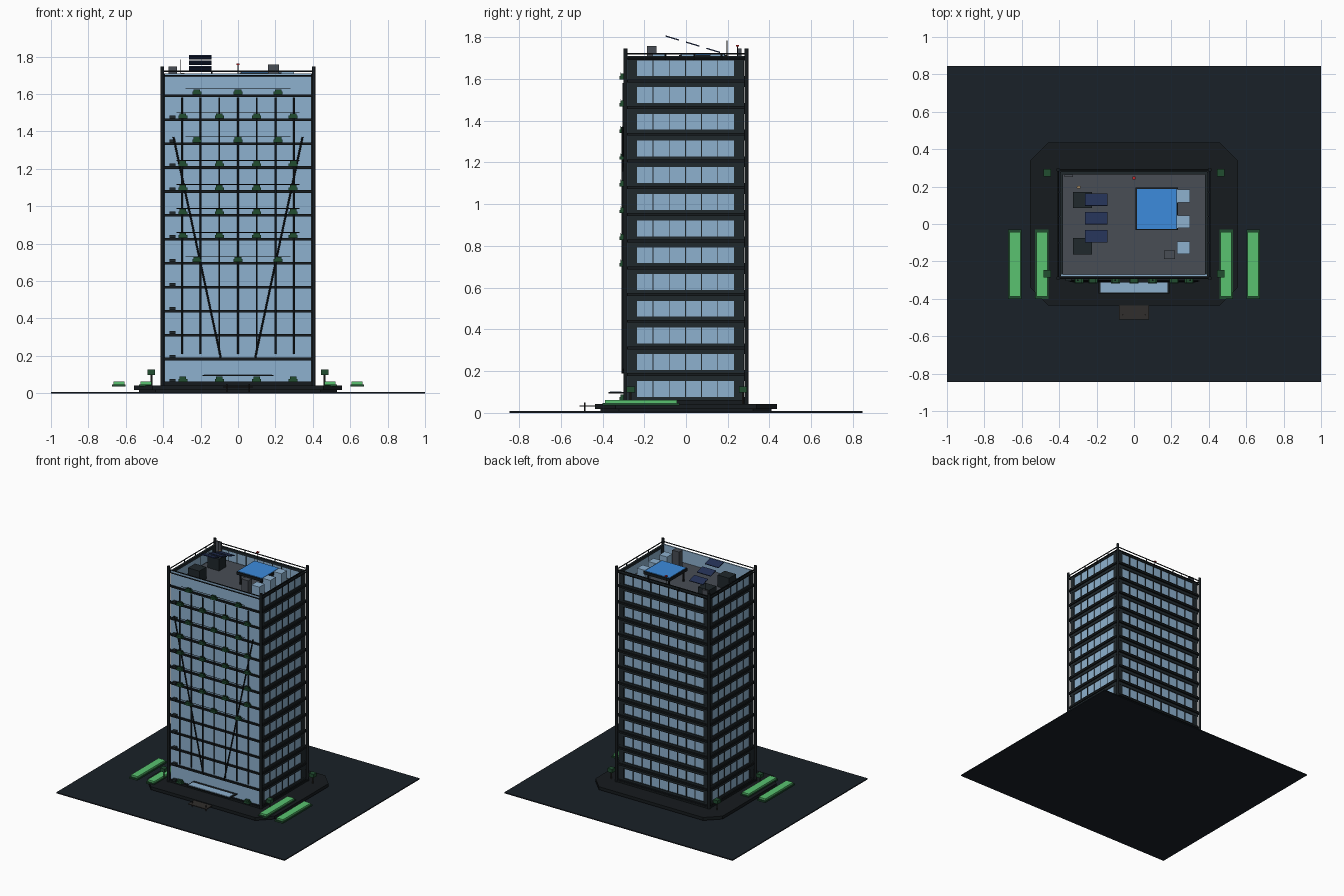
import bpy, bmesh
from math import atan2, radians
from mathutils import Matrix, Vector

if "Cube" in bpy.data.objects:
    bpy.data.objects.remove(bpy.data.objects["Cube"])


def mat(name, r, g, b):
    m = bpy.data.materials.new(name)
    m.diffuse_color = (r, g, b, 1)
    m.use_nodes = True
    m.node_tree.nodes["Principled BSDF"].inputs["Base Color"].default_value = m.diffuse_color
    return m


GROUND = mat("asphalt", .010, .015, .021)
DARK = mat("dark_metal", .008, .011, .013)
FRAME = mat("facade_frame", .014, .021, .025)
GLASS = mat("glass", .27, .44, .62)
ROOF = mat("roof_grey", .065, .075, .09)
LAWN = mat("lawn", .10, .54, .16)
LEAF = mat("leaf", .015, .075, .03)
WATER = mat("water", .045, .26, .72)
SOLAR = mat("solar_navy", .017, .03, .09)
BROWN = mat("brown", .03, .027, .025)
RED = mat("red_light", .6, .02, .02)
TAN = mat("tan", .5, .33, .15)


def finish(name, bm, m):
    me = bpy.data.meshes.new(name)
    bm.to_mesh(me)
    bm.free()
    me.materials.append(m)
    ob = bpy.data.objects.new(name, me)
    bpy.context.collection.objects.link(ob)
    return ob


def boxes(name, items, m):
    """items: (x0, x1, y0, y1, z0, z1[, tilt about x])"""
    bm = bmesh.new()
    for x0, x1, y0, y1, z0, z1, *tilt in items:
        M = Matrix.Translation(((x0 + x1) / 2, (y0 + y1) / 2, (z0 + z1) / 2))
        M = M @ Matrix.Rotation(tilt[0] if tilt else 0, 4, 'X')
        bmesh.ops.create_cube(bm, size=1, matrix=M @ Matrix.Diagonal((x1 - x0, y1 - y0, z1 - z0, 1)))
    return finish(name, bm, m)


def rods(name, segs, r, m, n=8):
    bm = bmesh.new()
    for a, b in segs:
        a, b = Vector(a), Vector(b)
        d = b - a
        M = Matrix.Translation((a + b) / 2) @ d.to_track_quat('Z', 'Y').to_matrix().to_4x4()
        bmesh.ops.create_cone(bm, cap_ends=True, segments=n, radius1=r, radius2=r, depth=d.length, matrix=M)
    return finish(name, bm, m)


def octagon(name, hx, hy, cut, z0, z1, m):
    pts = [(hx, -hy + cut), (hx, hy - cut), (hx - cut, hy), (-hx + cut, hy),
           (-hx, hy - cut), (-hx, -hy + cut), (-hx + cut, -hy), (hx - cut, -hy)]
    bm = bmesh.new()
    f = bm.faces.new([bm.verts.new((x, y, z0)) for x, y in pts])
    r = bmesh.ops.extrude_face_region(bm, geom=[f])
    bmesh.ops.translate(bm, vec=(0, 0, z1 - z0), verts=[v for v in r['geom'] if isinstance(v, bmesh.types.BMVert)])
    bmesh.ops.recalc_face_normals(bm, faces=bm.faces)
    return finish(name, bm, m)


STEP, BASE, TOP = .128, .055, 1.71
levels = [BASE + STEP * k for k in range(13)]

# site and plinth
boxes("ground_plate", [(-1, 1, -.845, .845, 0, .008)], GROUND)
octagon("plinth_lower", .53, .41, .09, .008, .02, DARK)
octagon("plinth_upper", .557, .437, .1, .018, .042, DARK)
boxes("podium", [(-.41, .41, -.295, .295, .042, .055)], DARK)

# floor slabs and roof deck
boxes("floor_slabs", [(-.405, .405, -.292, .292, z - .007, z + .007) for z in levels], DARK)
boxes("roof_deck", [(-.385, .385, -.27, .27, 1.598, 1.612)], ROOF)

# glass skin
boxes("front_glass", [(-.39, .39, -.28, -.27, BASE, TOP)], GLASS)
boxes("side_and_back_glass", [(s * .386 - .003, s * .386 + .003, -.27, .27, BASE, 1.70) for s in (-1, 1)]
      + [(-.386, .386, .266, .272, BASE, 1.70)], GLASS)

# opaque bands and corner walls around the windows on three sides
bands, walls, mullions = [], [], []
spans = [(BASE, BASE + .022)] + [(z - .030, z + .022) for z in levels[1:]] + [(1.689, TOP)]
for z0, z1 in spans:
    bands += [(s * .388 - .008, s * .388 + .008, -.279, .279, z0, z1) for s in (-1, 1)]
    bands.append((-.39, .39, .264, .28, z0, z1))
for s in (-1, 1):
    walls += [(s * .388 - .007, s * .388 + .007, -.278, -.235, BASE, TOP),
              (s * .388 - .007, s * .388 + .007, .23, .278, BASE, TOP),
              (s * .37 - .02, s * .37 + .02, .265, .279, BASE, TOP)]
    mullions += [(s * .388 - .005, s * .388 + .005, y - .002, y + .002, BASE, 1.7)
                 for y in [-.235 + .0775 * i for i in range(1, 6)]]
mullions += [(x - .003, x + .003, .265, .277, BASE, 1.7) for x in [-.35 + .0778 * i for i in range(1, 9)]]
boxes("spandrel_bands", bands, FRAME)
boxes("corner_walls", walls, FRAME)
boxes("window_mullions", mullions, FRAME)

# corner posts and roof rails
corners = [(-.405, -.29), (.405, -.29), (.405, .29), (-.405, .29)]
rods("corner_posts", [((x, y, .04), (x, y, 1.747)) for x, y in corners], .010, DARK, 12)
rods("roof_rails", [((*corners[i], z), (*corners[(i + 1) % 4], z)) for i in range(4) for z in (1.698, 1.721)], .004, DARK)
rail_spots = [(x, .29) for x in (-.14, .12)] + [(s * .4, y) for s in (-1, 1) for y in (-.1, .04, .17)]
rods("rail_stubs", [((x, y, 1.69), (x, y, 1.722)) for x, y in rail_spots], .004, DARK)

# front facade fins and leaning braces
rods("front_fins", [((x / 10, -.30, .21), (x / 10, -.30, 1.58)) for x in range(-3, 4)], .005, FRAME)
rods("front_braces", [((s * .345, -.305, 1.37), (s * .092, -.305, .19)) for s in (-1, 1)], .005, DARK)

# balcony planters, thin balcony rails, small wall units
three, four = (-.22, 0, .215), (-.295, -.1, .1, .295)
rows = {0: four, 5: three, 6: four, 7: four, 8: four, 9: four, 10: three, 11: four, 12: three}
tubs, plants, rails = [], [], []
for k, xs in rows.items():
    z = levels[k] + .006
    for x in xs:
        tubs.append((x - .024, x + .024, -.318, -.29, z, z + .016))
        plants.append((x - .018, x + .018, -.314, -.294, z + .014, z + .028))
    w = .28 if len(xs) == 3 else .33
    if k:
        rails.append(((-w, -.315, z + .031), (w, -.315, z + .031)))
boxes("planter_tubs", tubs, LEAF)
boxes("planter_plants", plants, LEAF)
rods("balcony_rails", rails, .002, DARK, 6)
boxes("wall_units", [(-.365, -.335, -.305, -.28, z + .006, z + .022) for z in levels[:12]], FRAME)

# entrance canopy and doormat
boxes("canopy_frame", [(-.19, .19, -.372, -.28, .093, .099)], DARK)
boxes("canopy_glass", [(-.178, .178, -.365, -.31, .098, .103)], GLASS)
boxes("entrance_mat", [(-.08, .08, -.51, -.435, .03, .036)], BROWN)
rods("mat_posts", [((x, -.485, .008), (x, -.485, .05)) for x in (-.06, .06)], .003, BROWN)

# lawn beds and small trees, mirrored left and right
trays, lawns = [], []
for s in (-1, 1):
    for c in (.492, .637):
        trays.append((s * c - .036, s * c + .036, -.40, -.03, .036, .048))
        lawns.append((s * c - .029, s * c + .029, -.388, -.042, .046, .062))
boxes("bed_trays", trays, LEAF)
boxes("bed_lawns", lawns, LAWN)
spots = [(s * .463, y) for s in (-1, 1) for y in (-.265, .273)]
rods("tree_trunks", [((x, y, .04), (x, y, .105)) for x, y in spots], .005, BROWN)
boxes("tree_crowns", [(x - .02, x + .02, y - .02, y + .02, .098, .126) for x, y in spots], LEAF)

# rooftop pool
boxes("pool_surround", [(.008, .235, -.033, .195, 1.692, 1.714)], DARK)
boxes("pool_water", [(.015, .228, -.026, .188, 1.712, 1.718)], WATER)
rods("pool_legs", [((x, y, 1.61), (x, y, 1.70)) for x in (.03, .21) for y in (-.01, .17)], .008, DARK)

# rooftop equipment
boxes("glass_roof_units", [(.231, .299, y - .034, y + .034, 1.612, 1.718) for y in (.15, .012, -.127)], GLASS)
boxes("dark_roof_units", [(-.325, -.225, .085, .172, 1.612, 1.705), (-.325, -.225, -.162, -.075, 1.612, 1.705)], FRAME)
boxes("vent_boxes", [(.16, .22, -.187, -.142, 1.612, 1.757), (-.372, -.325, .25, .265, 1.612, 1.747)], ROOF)
tilt = -atan2(.3, 1)
boxes("solar_panels", [(-.262, -.142, y - .034, y + .034, z - .003, z + .003, tilt)
                       for y, z in ((.13, 1.737), (.032, 1.767), (-.066, 1.796))], SOLAR)
rods("antenna", [((-.307, .197, 1.61), (-.307, .197, 1.785))], .002, DARK, 6)
boxes("antenna_tip", [(-.305, -.287, .19, .204, 1.70, 1.712)], TAN)
rods("beacon_pole", [((0, .247, 1.61), (0, .247, 1.757))], .002, DARK, 6)
boxes("beacon_light", [(-.008, .008, .239, .255, 1.755, 1.763)], RED)

# remove the top slab level that would cap the open roof
slabs = bpy.data.objects["floor_slabs"].data
print(len(slabs.polygons))
